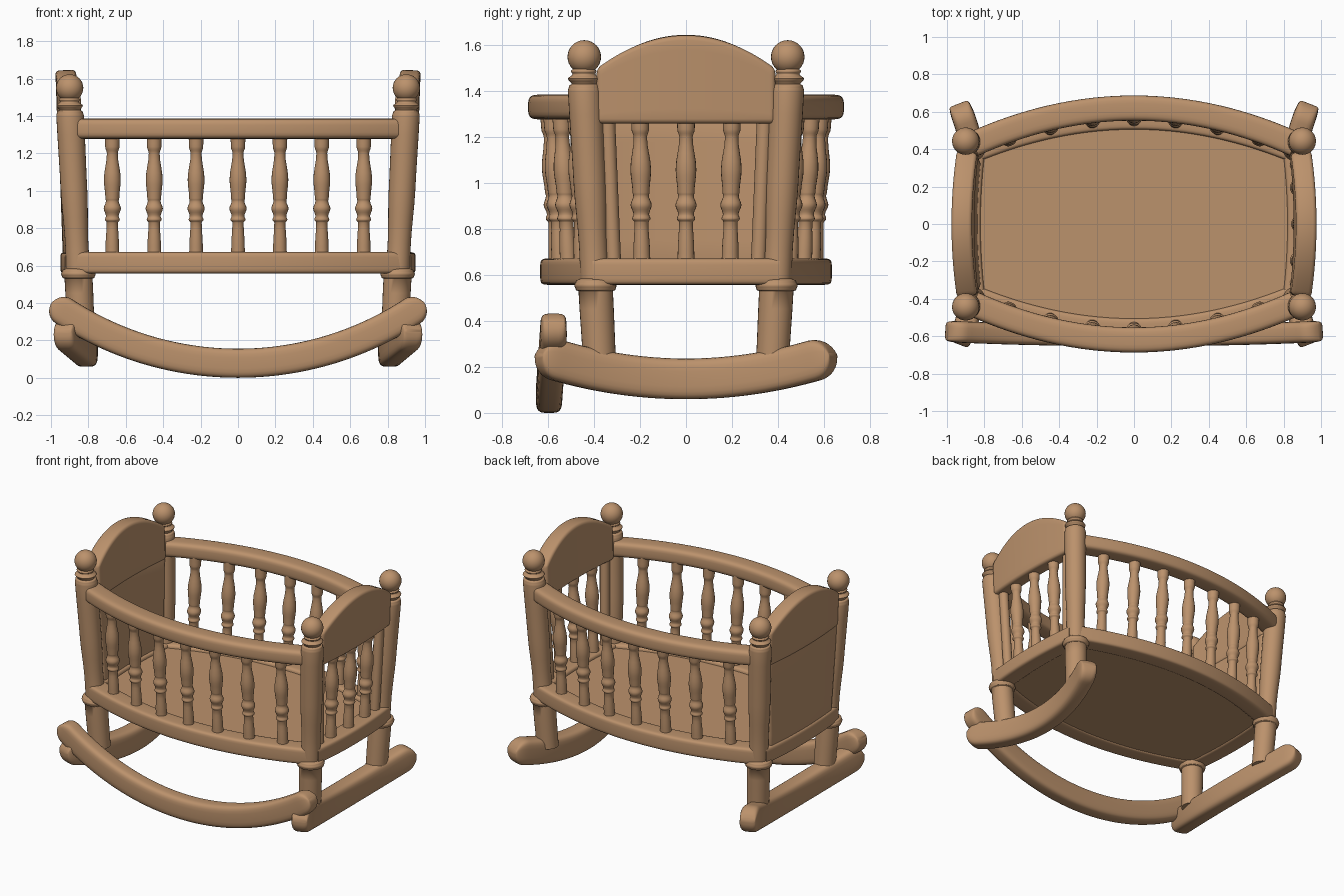
import bpy, bmesh, math
from mathutils import Vector

if "Cube" in bpy.data.objects:
    bpy.data.objects.remove(bpy.data.objects["Cube"], do_unlink=True)

COLOR = (0.50, 0.287, 0.15, 1)
wood = bpy.data.materials.new("tan_wood")
wood.use_nodes = True
wood.diffuse_color = COLOR
bsdf = wood.node_tree.nodes["Principled BSDF"]
bsdf.inputs["Base Color"].default_value = COLOR
bsdf.inputs["Roughness"].default_value = 0.7


def finish(name, bm, angle=40):
    """Turn a bmesh into a smooth shaded wooden object."""
    bmesh.ops.recalc_face_normals(bm, faces=bm.faces)
    mesh = bpy.data.meshes.new(name)
    bm.to_mesh(mesh)
    bm.free()
    mesh.materials.append(wood)
    mesh.shade_smooth()
    mesh.set_sharp_from_angle(angle=math.radians(angle))
    obj = bpy.data.objects.new(name, mesh)
    bpy.context.collection.objects.link(obj)
    return obj


def skin(name, rings, angle=40):
    """Join rings of points into a capped tube."""
    bm = bmesh.new()
    loops = [[bm.verts.new(p) for p in ring] for ring in rings]
    n = len(loops[0])
    for a, b in zip(loops, loops[1:]):
        for i in range(n):
            j = (i + 1) % n
            bm.faces.new((a[i], a[j], b[j], b[i]))
    bm.faces.new(loops[0])
    bm.faces.new(loops[-1])
    return finish(name, bm, angle)


def lathe(name, foot, head, profile, sides=20):
    """Turned part whose axis leans from foot to head; profile holds (height, radius)."""
    foot, head = Vector(foot), Vector(head)
    points = []
    for (z0, r0), (z1, r1) in zip(profile, profile[1:]):
        for k in range(4):
            t = k / 4
            ease = (1 - math.cos(math.pi * t)) / 2
            points.append((z0 + (z1 - z0) * t, r0 + (r1 - r0) * ease))
    points.append(profile[-1])
    rings = []
    for z, r in points:
        c = foot.lerp(head, (z - foot.z) / (head.z - foot.z))
        rings.append([(c.x + r * math.cos(math.tau * i / sides),
                       c.y + r * math.sin(math.tau * i / sides), z) for i in range(sides)])
    return skin(name, rings, 50)


def sweep(name, path, width, height, power=4, round_ends=False, steps=40):
    """Sweep a rounded rectangle along path(t), t from -1 to 1."""
    ts = [math.sin(math.pi * (k / steps - 0.5)) for k in range(steps + 1)]
    pts = [Vector(path(t)) for t in ts]
    rings = []
    for k, c in enumerate(pts):
        tangent = (pts[min(k + 1, steps)] - pts[max(k - 1, 0)]).normalized()
        side = tangent.cross(Vector((0, 0, 1))).normalized()
        up = side.cross(tangent)
        f = 1
        if round_ends:
            reach = min((c - pts[0]).length, (c - pts[-1]).length) / (height / 2)
            f = max(0.12, math.sqrt(max(0, 1 - max(0, 1 - reach) ** 2)))
        ring = []
        for i in range(24):
            a = math.tau * (i + 0.5) / 24
            u, v = math.cos(a), math.sin(a)
            u = math.copysign(abs(u) ** (2 / power), u)
            v = math.copysign(abs(v) ** (2 / power), v)
            ring.append(c + side * u * width / 2 * (0.75 + 0.25 * f) + up * v * height / 2 * f)
        rings.append(ring)
    return skin(name, rings, 50)


def low_y(x):
    return 0.57 - 0.17 * (x / 0.84) ** 2


def top_y(x):
    return 0.62 - 0.18 * (x / 0.83) ** 2


def end_x(y, z):
    """Bowed and slightly flared middle surface of the cradle ends."""
    return 0.885 + 0.035 * (z - 0.6) - 0.025 * (y / 0.4) ** 2


POST = [(0.22, 0.072), (0.53, 0.075), (0.535, 0.086), (0.555, 0.092), (0.575, 0.084),
        (0.585, 0.064), (0.72, 0.062), (1.0, 0.071), (1.4, 0.074), (1.425, 0.068),
        (1.432, 0.056), (1.455, 0.071), (1.475, 0.05), (1.487, 0.056), (1.505, 0.04)]
SPINDLE = [(0.64, 0.038), (0.7, 0.036), (0.83, 0.03), (0.845, 0.04), (0.865, 0.034),
           (0.905, 0.046), (0.945, 0.034), (0.96, 0.037), (1.06, 0.045), (1.2, 0.029),
           (1.235, 0.038), (1.3, 0.04)]

# Corner posts with ball finials
for sx, lr in ((1, "left"), (-1, "right")):
    for sy, fb in ((1, "back"), (-1, "front")):
        lathe(f"{fb}_{lr}_post", (sx * 0.838, sy * 0.378, 0.25),
              (sx * 0.9, sy * 0.443, 1.45), POST, 28)
        bm = bmesh.new()
        bmesh.ops.create_uvsphere(bm, u_segments=28, v_segments=16, radius=0.073)
        bmesh.ops.translate(bm, verts=bm.verts, vec=(sx * 0.9, sy * 0.443, 1.55))
        finish(f"{fb}_{lr}_finial", bm)

# Long bowed sides: rails and seven spindles each
for s, fb in ((1, "back"), (-1, "front")):
    sweep(f"{fb}_bottom_rail", lambda t: (0.85 * t, s * low_y(0.85 * t), 0.615), 0.13, 0.115, 6)
    sweep(f"{fb}_top_rail", lambda t: (0.86 * t, s * top_y(0.86 * t), 1.332), 0.135, 0.108)
    for i in range(-3, 4):
        x = i * 0.224
        lathe(f"{fb}_spindle_{i + 4}", (x, s * (low_y(x) - 0.01), 0.65),
              (x, s * (top_y(x) - 0.025), 1.29), SPINDLE)


def board(name, s, bottom, top, thick):
    """Bowed end board between two heights given as functions of y."""
    cols, rows = 28, 6
    bm = bmesh.new()
    grid = []
    for i in range(cols + 1):
        u = 2 * i / cols - 1
        column = []
        for j in range(rows + 1):
            z = bottom + (top(u) - bottom) * j / rows
            y = u * (0.385 - 0.04 * max(0, 1.27 - z) / 0.6)
            column.append(bm.verts.new((s * end_x(y, z), y, z)))
        grid.append(column)
    for a, b in zip(grid, grid[1:]):
        for j in range(rows):
            bm.faces.new((a[j], b[j], b[j + 1], a[j + 1]))
    obj = finish(name, bm)
    solid = obj.modifiers.new("thickness", "SOLIDIFY")
    solid.thickness, solid.offset = thick, 0
    bevel = obj.modifiers.new("soft_edges", "BEVEL")
    bevel.width, bevel.segments = 0.02, 3
    bevel.limit_method, bevel.angle_limit = "ANGLE", math.radians(50)


# Arched end boards and lower end rails
for s, lr in ((1, "left"), (-1, "right")):
    board(f"{lr}_arched_board", s, 1.262, lambda u: 1.645 - 0.145 * u * u, 0.11)
    sweep(f"{lr}_end_rail", lambda t: (s * end_x(0.4 * t, 0.6), 0.4 * t, 0.615), 0.13, 0.115, 6)

# One end is closed by a panel, the other has spindles and narrow stiles
board("right_end_panel", -1, 0.64, lambda u: 1.285, 0.1)
for i in (-1, 0, 1):
    y = 0.2 * i
    lathe(f"left_end_spindle_{i + 2}", (end_x(y, 0.65) - 0.01, y * 0.96, 0.65),
          (end_x(y, 1.29) - 0.01, y, 1.29), SPINDLE)
for s, fb in ((1, "back"), (-1, "front")):
    lathe(f"left_end_{fb}_stile", (0.865, s * 0.315, 0.64), (0.885, s * 0.342, 1.29),
          [(0.64, 0.033), (1.29, 0.033)], 12)

# Floor following the bowed outline
xs = [0.86 * (k / 12 - 1) for k in range(25)]
outline = [(x, -low_y(x)) for x in xs] + [(x, low_y(x)) for x in reversed(xs)]
skin("floor", [[(x, y, z) for x, y in outline] for z in (0.568, 0.648)])


# Rockers: a long one across the front and a shorter one under each end
def front_path(t):
    z = 0.078 + 1.7 - math.sqrt(1.7 ** 2 - (0.995 * t) ** 2)
    return 0.995 * t, -0.597 + 0.07 * (z - 0.07), z


sweep("front_rocker", front_path, 0.115, 0.156, 4, True, 60)
for s, lr in ((1, "left"), (-1, "right")):
    sweep(f"{lr}_rocker", lambda t: (s * (0.812 + 0.125 * t * t), 0.64 * t, 0.148 + 0.105 * t * t),
          0.125, 0.178, 4, True, 50)
